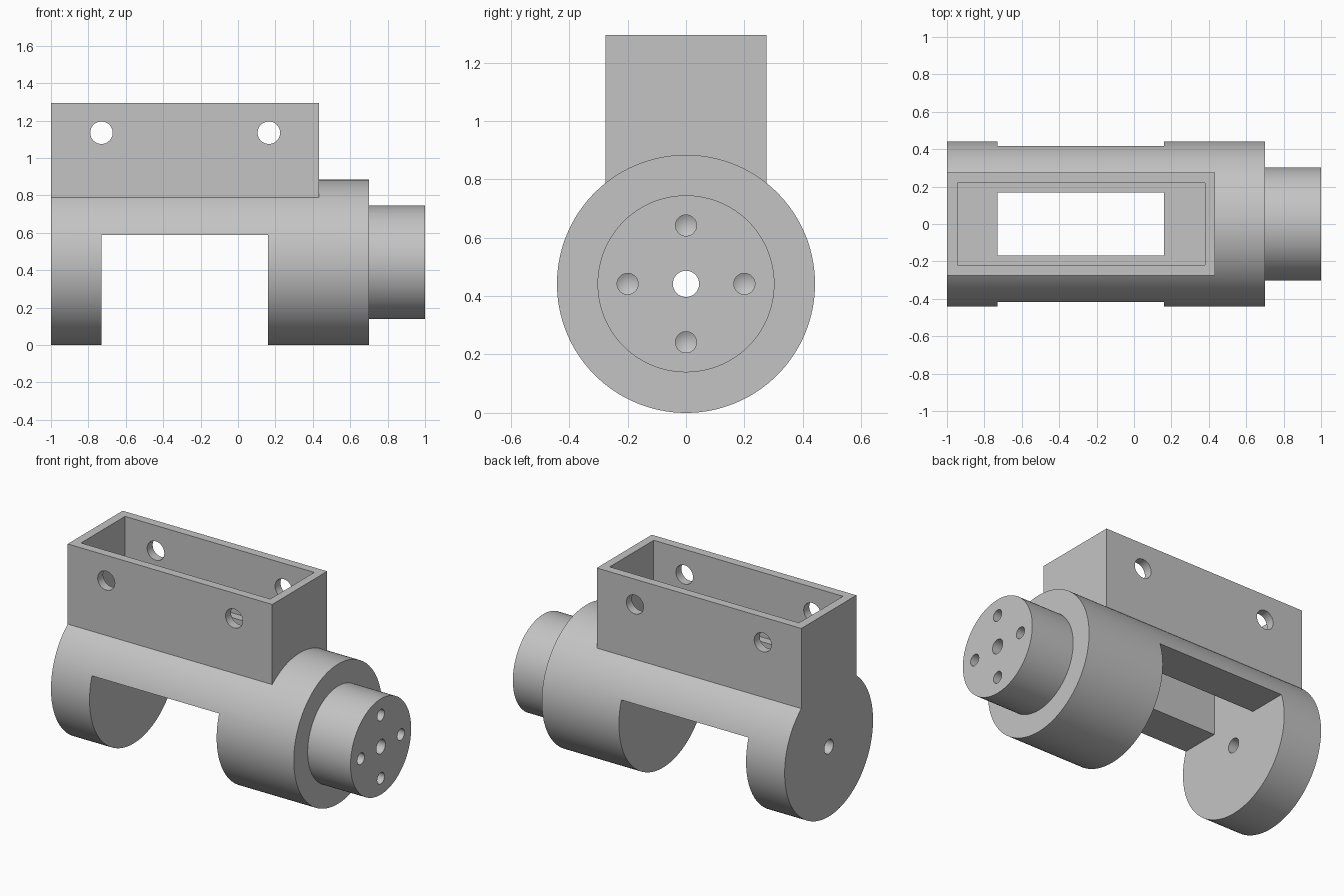
import bpy
import bmesh
from math import radians, pi
from mathutils import Matrix, Vector

cube = bpy.data.objects.get("Cube")
if cube:
    bpy.data.objects.remove(cube, do_unlink=True)

R = 0.442                    # barrel radius, also the axis height
NOTCH = (-0.73, 0.16)        # span of the cut-away along the barrel
TOP = 1.295

grey = bpy.data.materials.new("plain_grey")
grey.use_nodes = True
grey.diffuse_color = (0.55, 0.55, 0.55, 1)
grey.node_tree.nodes["Principled BSDF"].inputs["Base Color"].default_value = (0.55, 0.55, 0.55, 1)


def finish(name, bm):
    bmesh.ops.recalc_face_normals(bm, faces=bm.faces)
    mesh = bpy.data.meshes.new(name)
    bm.to_mesh(mesh)
    bm.free()
    mesh.materials.append(grey)
    obj = bpy.data.objects.new(name, mesh)
    bpy.context.collection.objects.link(obj)
    return obj


def box(name, xs, ys, zs):
    bm = bmesh.new()
    bmesh.ops.create_cube(bm, size=1)
    for v in bm.verts:
        v.co = Vector([lo if c < 0 else hi for c, (lo, hi) in zip(v.co, (xs, ys, zs))])
    return finish(name, bm)


def lathe(name, profile, y=0, z=R, sides=128):
    """Revolve (x, radius) points about an axis along x."""
    bm = bmesh.new()
    rings = []
    for x, r in profile:
        if r == 0:
            rings.append([bm.verts.new((x, y, z))] * sides)
        else:
            rings.append([bm.verts.new(Matrix.Rotation(2 * pi * i / sides, 3, "X") @ Vector((0, 0, r))
                                       + Vector((x, y, z))) for i in range(sides)])
    for a, b in zip(rings, rings[1:]):
        for i in range(sides):
            j = (i + 1) % sides
            bm.faces.new(list(dict.fromkeys((a[i], a[j], b[j], b[i]))))
    for ring in (rings[0], rings[-1]):
        if ring[0] != ring[1]:
            bm.faces.new(ring)
    return finish(name, bm)


def combine(target, tool, operation):
    mod = target.modifiers.new("join", "BOOLEAN")
    mod.operation, mod.solver, mod.object = operation, "EXACT", tool
    bpy.context.view_layer.objects.active = target
    bpy.ops.object.modifier_apply(modifier=mod.name)
    bpy.data.objects.remove(tool, do_unlink=True)


# Barrel with its stepped end boss
body = lathe("barrel_bracket", [(-1, R), (0.7, R), (0.7, 0.303), (1, 0.303)])

# Box housing on top
combine(body, box("housing", (-1, 0.432), (-0.275, 0.275), (R, TOP)), "UNION")

# Housing cavity, lower notch and the window joining them
combine(body, box("cavity", (-0.945, 0.38), (-0.22, 0.22), (0.885, 1.5)), "DIFFERENCE")
combine(body, box("notch", NOTCH, (-0.6, 0.6), (-0.2, 0.587)), "DIFFERENCE")
combine(body, box("window", NOTCH, (-0.168, 0.168), (0.5, 1.0)), "DIFFERENCE")

# Axle hole through the whole barrel
combine(body, lathe("axle_hole", [(-1.1, 0.045), (1.1, 0.045)], sides=48), "DIFFERENCE")

# Four blind holes with drill-point ends in the boss
for dy, dz in ((0.2, 0), (-0.2, 0), (0, 0.2), (0, -0.2)):
    drill = lathe("drill_hole", [(0.78, 0), (0.8, 0.036), (1.1, 0.036)], dy, R + dz, 40)
    combine(body, drill, "DIFFERENCE")

# Cross holes through both housing walls
for x in (-0.73, 0.165):
    pin = lathe("cross_hole", [(-0.5, 0.06), (0.5, 0.06)], z=0, sides=48)
    pin.data.transform(Matrix.Translation((x, 0, 1.135)) @ Matrix.Rotation(pi / 2, 4, "Z"))
    combine(body, pin, "DIFFERENCE")

bpy.ops.object.select_all(action="DESELECT")
body.select_set(True)
bpy.context.view_layer.objects.active = body
bpy.ops.object.shade_smooth_by_angle(angle=radians(25))
